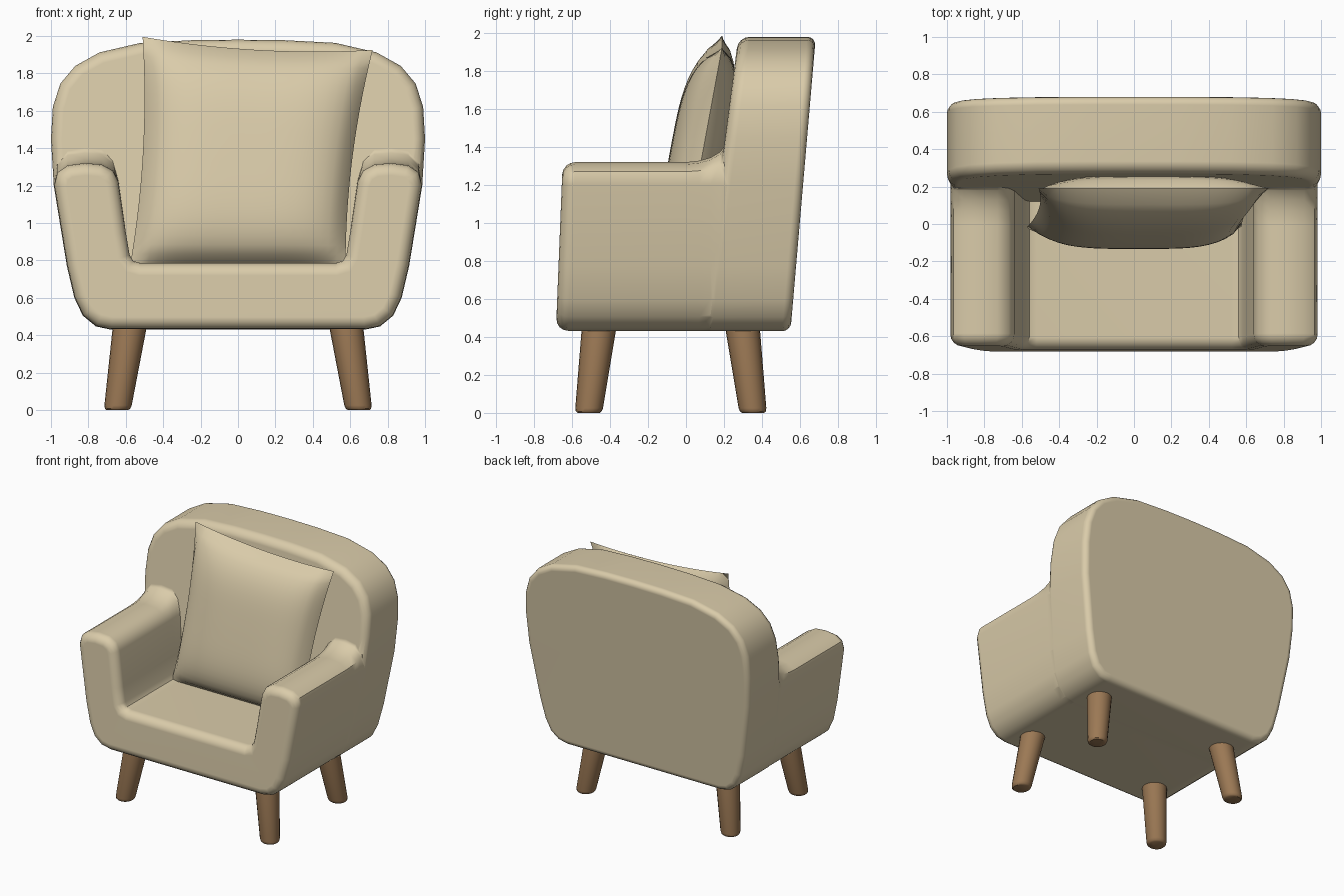
import bpy, bmesh, math
from mathutils import Vector

if "Cube" in bpy.data.objects:
    bpy.data.objects.remove(bpy.data.objects["Cube"])


def material(name, rgb):
    m = bpy.data.materials.new(name)
    m.diffuse_color = (*rgb, 1)
    m.use_nodes = True
    m.node_tree.nodes["Principled BSDF"].inputs["Base Color"].default_value = m.diffuse_color
    return m


FABRIC = material("cream fabric", (0.70, 0.60, 0.40))
WOOD = material("brown wood", (0.33, 0.19, 0.09))


def finish(name, bm, mat):
    bmesh.ops.recalc_face_normals(bm, faces=bm.faces)
    me = bpy.data.meshes.new(name)
    bm.to_mesh(me)
    bm.free()
    ob = bpy.data.objects.new(name, me)
    bpy.context.collection.objects.link(ob)
    me.materials.append(mat)
    return ob


def activate(ob):
    bpy.ops.object.select_all(action='DESELECT')
    ob.select_set(True)
    bpy.context.view_layer.objects.active = ob


def smooth(ob, angle=40):
    activate(ob)
    bpy.ops.object.shade_smooth_by_angle(angle=math.radians(angle))


def mirrored(half):
    """Closed outline from its right half, listed bottom to top."""
    return half + [(-x, z) for x, z in reversed(half) if x > 0]


def loft(rings, round_caps):
    """Skin equal rings, cap both ends, round the chosen cap rims."""
    bm = bmesh.new()
    vs = [[bm.verts.new(p) for p in r] for r in rings]
    n = len(vs[0])
    for a, b in zip(vs, vs[1:]):
        for i in range(n):
            j = (i + 1) % n
            bm.faces.new((a[i], a[j], b[j], b[i]))
    caps = [bm.faces.new(vs[0]), bm.faces.new(vs[-1])]
    bmesh.ops.recalc_face_normals(bm, faces=bm.faces)
    for k, width in round_caps:
        bmesh.ops.bevel(bm, geom=list(caps[k].edges), offset=width, offset_type='OFFSET',
                        segments=4, profile=0.5, affect='EDGES', clamp_overlap=False)
        bm.faces.ensure_lookup_table()
        if len(round_caps) > 1 and k == 0:
            # the other big cap is still the face with most corners at the rear
            caps[1] = max((f for f in bm.faces if len(f.verts) > 8),
                          key=lambda f: f.calc_center_median().y)
    return bm


# backrest: leaning rounded slab
lower = [(0.68, 0.43), (0.76, 0.447), (0.83, 0.505), (0.875, 0.60), (0.915, 0.77), (0.985, 1.20)]
upper = [(1.0, 1.45), (0.99, 1.62), (0.95, 1.745), (0.87, 1.84), (0.74, 1.912),
         (0.52, 1.963), (0.25, 1.977), (0, 1.98)]
outline = mirrored(lower + upper)
front = [(x, 0.20 + 0.13 * (z - 1.4), z) for x, z in outline]
rear = [(x, 0.55 + 0.086 * (z - 0.43), z) for x, z in outline]
body = finish("armchair_body", loft([front, rear], [(0, 0.06), (1, 0.045)]), FABRIC)

# seat and arms: U-shaped section whose arm tops sweep up into the backrest
arm = [(0.965, 1.27), (0.91, 1.308), (0.82, 1.32), (0.73, 1.313), (0.67, 1.28), (0.64, 1.22),
       (0.60, 0.95), (0.58, 0.83), (0.56, 0.797), (0.52, 0.785), (0, 0.785)]
section = mirrored([(x * 0.997, z + 0.002) for x, z in lower] + arm)
rings = [[(x, -0.685 + 0.04 * (z - 0.43), z) for x, z in section]]
for y, lift in ((0.0, 0), (0.07, 0.008), (0.13, 0.025), (0.18, 0.055), (0.215, 0.10), (0.42, 0.12)):
    rings.append([(x, y, z + lift * min(1, max(0, (z - 1.2) / 0.11))) for x, z in section])
seat = finish("seat_and_arms", loft(rings, [(0, 0.065)]), FABRIC)

# merge into one upholstered shell
mod = body.modifiers.new("union", 'BOOLEAN')
mod.operation = 'UNION'
mod.solver = 'EXACT'
mod.object = seat
activate(body)
bpy.ops.object.modifier_apply(modifier=mod.name)
bpy.data.objects.remove(seat)
smooth(body)
body.modifiers.new("even shading", 'WEIGHTED_NORMAL').keep_sharp = True

# cushion: pinched four-cornered pillow leaning on the backrest
N = 24
corners = {(-1, -1): Vector((-0.575, -0.02, 0.785)), (1, -1): Vector((0.575, -0.02, 0.785)),
           (-1, 1): Vector((-0.51, 0.19, 1.995)), (1, 1): Vector((0.72, 0.19, 1.925))}
bm = bmesh.new()


def pillow_point(i, j, side):
    u, v = 2 * i / N - 1, 2 * j / N - 1
    p = Vector((0, 0, 0))
    for (a, b), c in corners.items():
        p += c * (1 + a * u) * (1 + b * v) / 4
    # edges pull inward between the upper corners
    p.x -= 0.035 * u * (1 - v * v)
    p.z -= 0.035 * max(v, 0) * (1 - u * u)
    bulge = ((1 - u ** 4) * (1 - v ** 4)) ** 0.65
    p.y += bulge * (-0.17 if side == 0 else 0.12)
    return p


for side in (0, 1):
    g = [[bm.verts.new(pillow_point(i, j, side)) for j in range(N + 1)] for i in range(N + 1)]
    for i in range(N):
        for j in range(N):
            bm.faces.new((g[i][j], g[i + 1][j], g[i + 1][j + 1], g[i][j + 1]))
bmesh.ops.remove_doubles(bm, verts=bm.verts, dist=0.0005)
smooth(finish("cushion", bm, FABRIC), 50)

# legs: splayed tapered pegs with a softened foot
for label, y_foot, y_top in (("front", -0.513, -0.455), ("rear", 0.353, 0.295)):
    for side, sx in (("left", -1), ("right", 1)):
        rings = []
        for z, r in ((0, 0.058), (0.008, 0.068), (0.025, 0.073), (0.47, 0.092)):
            t = z / 0.47
            cx, cy = sx * (0.645 - 0.07 * t), y_foot + (y_top - y_foot) * t
            rings.append([(cx + r * math.cos(a * math.tau / 20),
                           cy + r * math.sin(a * math.tau / 20), z) for a in range(20)])
        smooth(finish(f"{label}_{side}_leg", loft(rings, []), WOOD))
